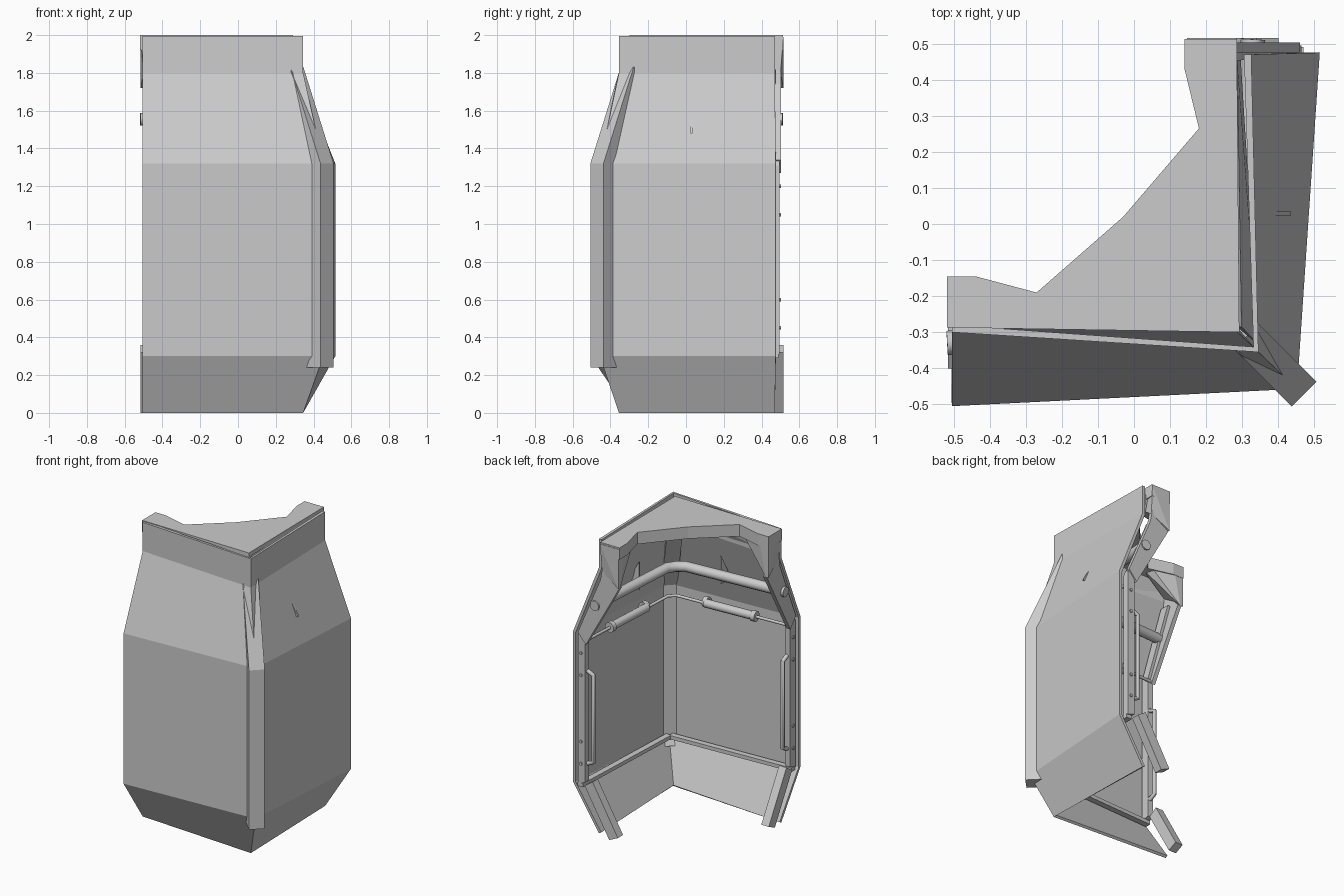
import bpy, bmesh, math
from mathutils import Matrix

if "Cube" in bpy.data.objects:
    bpy.data.objects.remove(bpy.data.objects["Cube"])

# Reflection across the plan diagonal: front wing -> right wing
SWAP = Matrix(((0, -1, 0, 0), (-1, 0, 0, 0), (0, 0, 1, 0), (0, 0, 0, 1)))


def finish(name, bm, pair=False, mat=None, recalc=True):
    if mat:
        bm.transform(mat)
    if recalc:
        bmesh.ops.recalc_face_normals(bm, faces=bm.faces)
    objs = []
    for side in (["front", "right"] if pair else [""]):
        me = bpy.data.meshes.new(name)
        if side == "right":
            bm.transform(SWAP)
            bmesh.ops.reverse_faces(bm, faces=bm.faces)
        bm.to_mesh(me)
        ob = bpy.data.objects.new((side + "_" + name).strip("_"), me)
        bpy.context.collection.objects.link(ob)
        objs.append(ob)
    bm.free()
    return objs


def prism(name, poly, x0, x1, pair=True, mat=None):
    """(y, z) outline extruded along x"""
    bm = bmesh.new()
    f = bm.faces.new([bm.verts.new((x0, y, z)) for y, z in poly])
    r = bmesh.ops.extrude_face_region(bm, geom=[f])
    vs = [g for g in r["geom"] if isinstance(g, bmesh.types.BMVert)]
    bmesh.ops.translate(bm, verts=vs, vec=(x1 - x0, 0, 0))
    return finish(name, bm, pair, mat)


def hull(name, pts, pair=True):
    bm = bmesh.new()
    vs = [bm.verts.new(p) for p in pts]
    r = bmesh.ops.convex_hull(bm, input=vs)
    bmesh.ops.delete(bm, geom=[g for g in set(r["geom_interior"] + r["geom_unused"])
                               if isinstance(g, bmesh.types.BMVert)], context="VERTS")
    return finish(name, bm, pair)


def tube(name, pts, r, pair=True, res=3):
    cu = bpy.data.curves.new(name, "CURVE")
    cu.dimensions = "3D"
    cu.bevel_depth, cu.bevel_resolution, cu.use_fill_caps = r, res, True
    sp = cu.splines.new("POLY")
    sp.points.add(len(pts) - 1)
    for p, c in zip(sp.points, pts):
        p.co = (*c, 1)
    tmp = bpy.data.objects.new(name, cu)
    bpy.context.collection.objects.link(tmp)
    bpy.context.view_layer.update()
    me = bpy.data.meshes.new_from_object(tmp.evaluated_get(bpy.context.evaluated_depsgraph_get()))
    bpy.data.objects.remove(tmp)
    bm = bmesh.new()
    bm.from_mesh(me)
    bpy.data.meshes.remove(me)
    bmesh.ops.remove_doubles(bm, verts=bm.verts, dist=1e-5)
    for ob in finish(name, bm, pair):
        bpy.context.view_layer.objects.active = ob
        bpy.ops.object.select_all(action="DESELECT")
        ob.select_set(True)
        bpy.ops.object.shade_smooth_by_angle(angle=math.radians(50))


# Outer armour shell: narrow and wide L-shaped outlines stacked in z
narrow = [(-0.505, -0.30), (0.345, -0.355), (0.325, 0.47)]
wide = [(-0.505, -0.505), (0.452, -0.457), (0.515, 0.475)]
rows = [(narrow, 0), (wide, 0.3), (wide, 1.32), (narrow, 1.8), (narrow, 1.995)]
bm = bmesh.new()
grid = [[bm.verts.new((x, y, z)) for x, y in out] for out, z in rows]
for a, b in zip(grid, grid[1:]):
    for j in range(2):
        bm.faces.new((a[j], a[j + 1], b[j + 1], b[j]))
shell = finish("outer_shell", bm, recalc=False)[0]
m = shell.modifiers.new("thickness", "SOLIDIFY")
m.thickness, m.offset = 0.02, -1

# Diagonal corner strip, leaning inward at the top
prism("corner_strip", [(-0.667, 0.24), (-0.667, 1.32), (-0.441, 1.83), (-0.361, 1.83),
                       (-0.587, 1.32), (-0.587, 0.29), (-0.56, 0.24)],
      -0.049, 0.049, pair=False, mat=Matrix.Rotation(math.radians(45), 4, "Z"))

# Top cap slab
cap = [(-0.518, -0.145), (-0.44, -0.145), (-0.27, -0.19), (-0.03, 0.02), (0.18, 0.265),
       (0.14, 0.43), (0.14, 0.513), (0.285, 0.513), (0.292, -0.30), (-0.518, -0.287)]
bm = bmesh.new()
f = bm.faces.new([bm.verts.new((x, y, 2)) for x, y in cap])
r = bmesh.ops.extrude_face_region(bm, geom=[f])
bmesh.ops.translate(bm, verts=[g for g in r["geom"] if isinstance(g, bmesh.types.BMVert)],
                    vec=(0, 0, -0.08))
finish("top_cap", bm)

# Sloped liner closing the gap between cap and shell
hull("cap_liner", [(-0.455, -0.286, 1.98), (0.285, -0.298, 1.98), (-0.455, -0.27, 1.93),
                   (0.285, -0.285, 1.93), (-0.455, -0.296, 1.80), (0.335, -0.345, 1.80)])

# Tapered legs under the cap at both wing ends
hull("cap_leg", [(-0.516, -0.147, 1.99), (-0.44, -0.147, 1.99), (-0.516, -0.285, 1.99),
                 (-0.27, -0.195, 1.97), (-0.27, -0.25, 1.95), (-0.516, -0.147, 1.72),
                 (-0.495, -0.147, 1.72), (-0.50, -0.28, 1.80)])
prism("upper_strut", [(-0.27, 1.85), (-0.147, 1.72), (-0.40, 1.27), (-0.46, 1.34), (-0.29, 1.74)],
      -0.503, -0.475)

# Frames closing the wing ends
prism("end_frame", [(-0.465, 0.31), (-0.465, 1.31), (-0.285, 1.74), (-0.22, 1.74),
                    (-0.41, 1.30), (-0.41, 0.33)], -0.495, -0.455)
prism("lower_post", [(-0.215, 0.0), (-0.40, 0.32), (-0.34, 0.36), (-0.15, 0.03)],
      -0.516, -0.46)

# Ledge rail where the lower panel folds in
hull("lower_ledge", [(x, y + d, z) for x, y in ((-0.49, -0.47), (0.40, -0.43))
                     for d in (0, 0.04) for z in (0.29, 0.315)])

# Main pipe running round the corner
tube("main_pipe", [(-0.518, -0.33, 1.555), (0.20, -0.29, 1.55), (0.255, -0.255, 1.55),
                   (0.29, -0.20, 1.55), (0.33, 0.512, 1.555)], 0.034, pair=False)

# Thin rod carrying fat cylinders
tube("thin_rod", [(-0.49, -0.41, 1.29), (0.33, -0.37, 1.29), (0.37, -0.33, 1.29),
                  (0.41, 0.49, 1.29)], 0.01, pair=False, res=2)
tube("cylinder", [(-0.24, -0.40, 1.29), (0.12, -0.38, 1.29)], 0.028)
for x in (-0.25, 0.11):
    tube("cylinder_ring", [(x, -0.40, 1.29), (x + 0.03, -0.398, 1.29)], 0.035)

# Vertical grab handles
tube("grab_handle", [(-0.47, -0.41, 0.45), (-0.47, -0.365, 0.47), (-0.47, -0.365, 1.06),
                     (-0.47, -0.41, 1.08)], 0.014, res=2)

# Triangular pipe brackets poking through the sloped panels
prism("pipe_bracket", [(-0.435, 1.48), (-0.33, 1.48), (-0.33, 1.67)], -0.035, -0.023)

# Rivets on the wing ends
for z in (0.45, 0.6, 1.05, 1.2):
    tube("rivet", [(-0.49, -0.44, z), (-0.502, -0.44, z)], 0.011, res=1)
